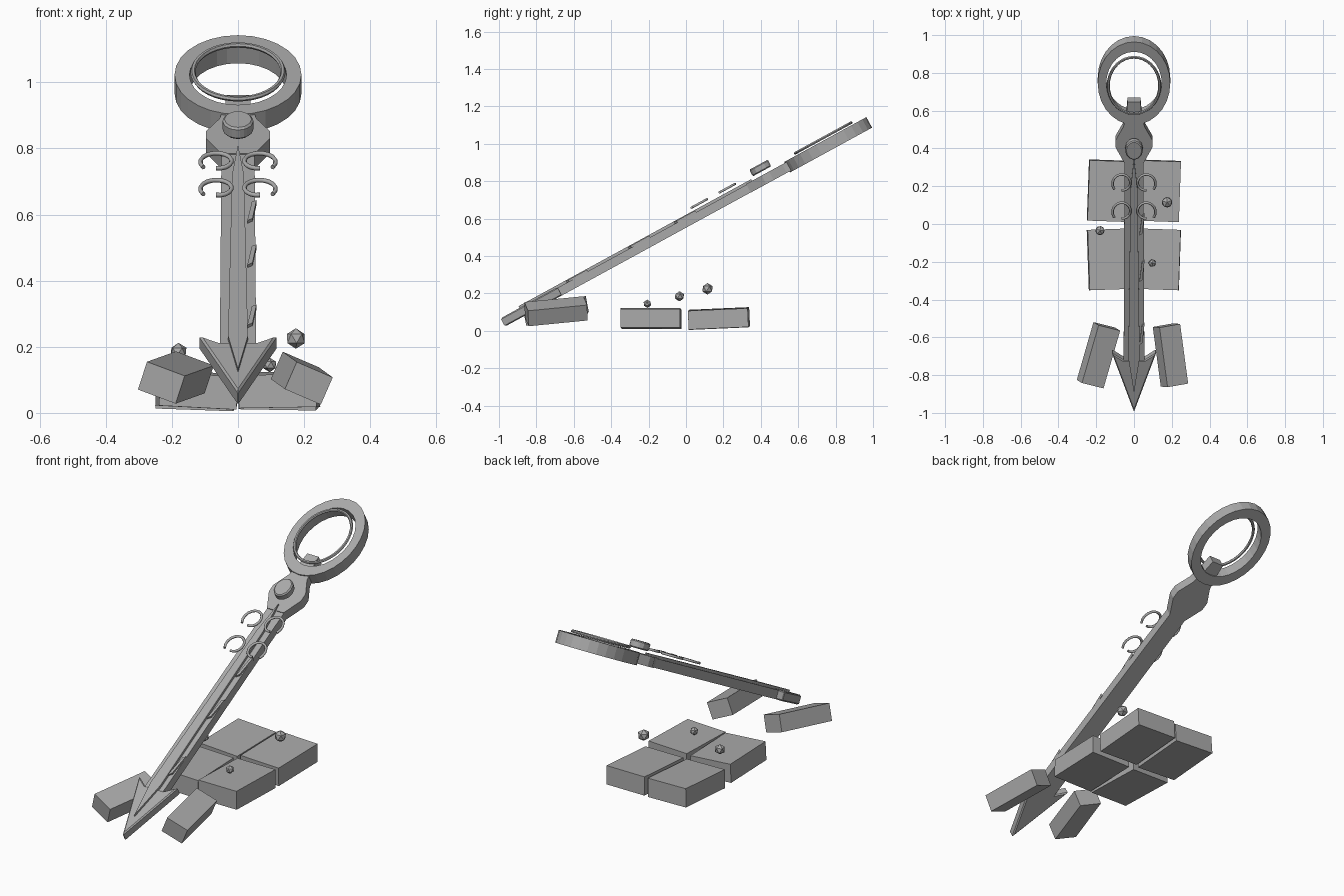
import bpy, bmesh, math
from math import radians, sin, cos, pi
from mathutils import Matrix, Vector

cube = bpy.data.objects.get("Cube")
if cube:
    bpy.data.objects.remove(cube)

grey = bpy.data.materials.new("stone_grey")
grey.use_nodes = True
tone = (0.4, 0.4, 0.4, 1)
grey.diffuse_color = tone
grey.node_tree.nodes["Principled BSDF"].inputs["Base Color"].default_value = tone

# Sword frame: local x across, y along the blade, z out of its upper face
SWORD = Matrix.Translation((0, 0, 0.58)) @ Matrix.Rotation(radians(28.63), 4, 'X')


def finish(name, bm, matrix):
    bmesh.ops.recalc_face_normals(bm, faces=bm.faces)
    mesh = bpy.data.meshes.new(name)
    bm.to_mesh(mesh)
    bm.free()
    mesh.materials.append(grey)
    obj = bpy.data.objects.new(name, mesh)
    obj.matrix_world = matrix
    bpy.context.collection.objects.link(obj)
    return obj


def plate(name, outline, low, high, bevel=0):
    """Extrude an outline between two heights in the sword frame."""
    bm = bmesh.new()
    face = bm.faces.new([bm.verts.new((x, y, low)) for x, y in outline])
    up = bmesh.ops.extrude_face_region(bm, geom=[face])["geom"]
    bmesh.ops.translate(bm, vec=(0, 0, high - low),
                        verts=[v for v in up if isinstance(v, bmesh.types.BMVert)])
    obj = finish(name, bm, SWORD)
    if bevel:
        mod = obj.modifiers.new("edge_bevel", 'BEVEL')
        mod.width, mod.segments = bevel, 1
    return obj


def mirrored(half):
    """Complete a half outline, listed from bottom to top on +x."""
    return half + [(-x, y) for x, y in reversed(half) if x > 0]


def ellipse(rx, ry, count, cy=0):
    return [(rx * cos(2 * pi * i / count), cy + ry * sin(2 * pi * i / count))
            for i in range(count)]


def loft_ring(name, loops, matrix):
    """Join closed loops of points, the last one back to the first."""
    bm = bmesh.new()
    rows = [[bm.verts.new(p) for p in loop] for loop in loops]
    n = len(rows[0])
    for a, b in zip(rows, rows[1:] + rows[:1]):
        for i in range(n):
            bm.faces.new((a[i], a[(i + 1) % n], b[(i + 1) % n], b[i]))
    return finish(name, bm, matrix)


def box(name, size, place, turn):
    bm = bmesh.new()
    bmesh.ops.create_cube(bm, size=1)
    bmesh.ops.scale(bm, vec=size, verts=bm.verts)
    rot = Matrix.LocRotScale(Vector(place), None, None)
    for axis, angle in zip("ZYX", reversed(turn)):
        rot = rot @ Matrix.Rotation(radians(angle), 4, axis)
    return finish(name, bm, rot)


# Blade, raised spine and barbed point
plate("blade", mirrored([(0.055, -0.85), (0.05, 0.42)]), -0.025, 0.022)
plate("blade_spine", mirrored([(0, -1.0), (0.03, -0.79), (0.018, 0.23), (0, 0.416)]),
      0.015, 0.036)
plate("barbed_point", mirrored([(0, -1.122), (0.118, -0.765), (0.055, -0.81)]),
      -0.025, 0.025, 0.006)

# Grip with flared guard and the knob above it
plate("grip", mirrored([(0.05, 0.38), (0.097, 0.475), (0.097, 0.52), (0.056, 0.6),
                        (0.04, 0.68), (0.034, 0.75)]), -0.026, 0.026)
plate("grip_knob", ellipse(0.047, 0.058, 12, 0.488), 0.045, 0.085, 0.006)

# Oval pommel ring and thin ring inside it
section = [(0.192, 0.25, -0.032), (0.192, 0.25, 0.032),
           (0.147, 0.19, 0.032), (0.147, 0.19, -0.032)]
loft_ring("pommel_ring", [[(x, y, h) for x, y in ellipse(rx, ry, 28, 0.866)]
                          for rx, ry, h in section], SWORD)
loops = []
for k in range(6):
    a = 2 * pi * k / 6
    d = 0.008 * cos(a)
    loops.append([(x, y, 0.045 + 0.008 * sin(a))
                  for x, y in ellipse(0.136 + d, 0.17 + d, 36, 0.86)])
loft_ring("inner_ring", loops, SWORD)

# Slanted notches along one side of the blade
for i, y in enumerate((0.01, -0.27, -0.65)):
    plate(f"blade_notch_{i + 1}", [(0.028, y - 0.065), (0.044, y - 0.05),
                                   (0.056, y + 0.065), (0.042, y + 0.055)], 0.015, 0.032)

# Curled hooks in two mirrored pairs
for row, y in (("upper", 0.276), ("lower", 0.106)):
    for side, sx in (("left", 1), ("right", -1)):
        curve = bpy.data.curves.new(f"{row}_{side}_hook", 'CURVE')
        curve.dimensions = '3D'
        curve.bevel_depth, curve.bevel_resolution = 0.007, 1
        curve.use_fill_caps = True
        spline = curve.splines.new('POLY')
        spline.points.add(14)
        for i, p in enumerate(spline.points):
            t = i / 14
            a = radians(-38 + 315 * t)
            r = 0.06 - 0.018 * t
            p.co = (sx * (0.062 + 0.9 * r * cos(a)), y + r * sin(a), 0.055, 1)
        curve.materials.append(grey)
        hook = bpy.data.objects.new(curve.name, curve)
        hook.matrix_world = SWORD
        bpy.context.collection.objects.link(hook)

# Four cracked ground slabs
for name, x, y, turn in (("back_left_slab", 0.125, 0.176, (2.5, 1, -2)),
                         ("back_right_slab", -0.125, 0.176, (2.5, 2, -2)),
                         ("front_left_slab", 0.125, -0.187, (0, -1, -2)),
                         ("front_right_slab", -0.125, -0.187, (0, 3, 2))):
    box(name, (0.235, 0.32, 0.1), (x, y, 0.066), turn)

# Two tumbled blocks beside the point
box("left_block", (0.12, 0.32, 0.09), (0.193, -0.695, 0.105), (6, 23, 10))
box("right_block", (0.125, 0.32, 0.09), (-0.188, -0.695, 0.107), (6, 20, -14))

# Loose pebbles
for i, (x, y, z, r) in enumerate(((0.175, 0.115, 0.225, 0.031),
                                  (-0.18, -0.035, 0.185, 0.027),
                                  (0.096, -0.207, 0.145, 0.022))):
    bm = bmesh.new()
    bmesh.ops.create_icosphere(bm, subdivisions=1, radius=r)
    finish(f"pebble_{i + 1}", bm, Matrix.Translation((x, y, z)) @ Matrix.Rotation(i + 0.4, 4, 'Z'))
